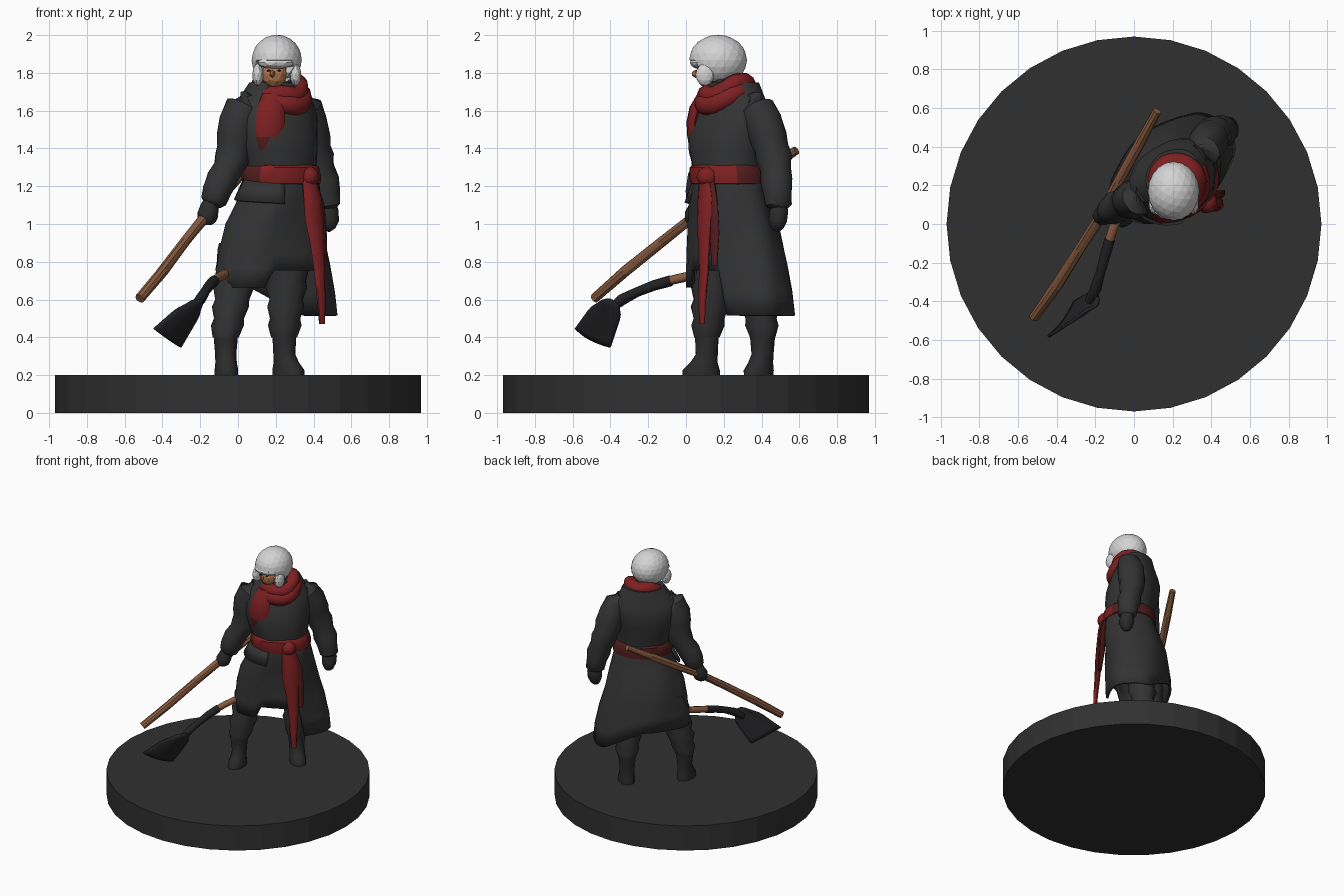
import bpy, bmesh, math, random
from mathutils import Vector

if "Cube" in bpy.data.objects:
    bpy.data.objects.remove(bpy.data.objects["Cube"])

random.seed(4)
TH = math.radians(36)                      # the body is turned toward +x
CU, SU = math.cos(TH), math.sin(TH)

def mat(name, r, g, b):
    m = bpy.data.materials.new(name)
    m.diffuse_color = (r, g, b, 1)
    m.use_nodes = True
    m.node_tree.nodes["Principled BSDF"].inputs["Base Color"].default_value = m.diffuse_color
    return m

COAT = mat("charcoal cloth", .033, .033, .034)
BASE = mat("base black", .030, .030, .030)
BOOT = mat("boot black", .024, .024, .025)
METAL = mat("dark iron", .016, .016, .018)
RED = mat("red cloth", .21, .014, .015)
DRED = mat("dark red cloth", .085, .012, .012)
WOOD = mat("brown wood", .25, .105, .05)
HAIR = mat("pale hair", .66, .66, .66)
SKIN = mat("tan skin", .48, .2, .08)

def mk(name, verts, faces, *mats, smooth=45):
    me = bpy.data.meshes.new(name)
    me.from_pydata(verts, [], faces)
    bm = bmesh.new()
    bm.from_mesh(me)
    bmesh.ops.recalc_face_normals(bm, faces=bm.faces)
    bm.to_mesh(me)
    bm.free()
    ob = bpy.data.objects.new(name, me)
    bpy.context.collection.objects.link(ob)
    for m in mats:
        me.materials.append(m)
    if smooth:
        bpy.ops.object.select_all(action='DESELECT')
        ob.select_set(True)
        bpy.context.view_layer.objects.active = ob
        bpy.ops.object.shade_smooth_by_angle(angle=math.radians(smooth))
    return ob

def skin_rings(rows, n, caps=True, closed=False):
    k = len(rows)
    faces = [(i*n+j, i*n+(j+1) % n, ((i+1) % k)*n+(j+1) % n, ((i+1) % k)*n+j)
             for i in range(k if closed else k-1) for j in range(n)]
    if caps and not closed:
        faces += [tuple(range(n)), tuple(range((k-1)*n, k*n))]
    return [v for r in rows for v in r], faces

def loft(name, rings, *mats, n=20, fold=0, caps=True, zmap=None, rot=0, smooth=45):
    """Stack of level ellipses: x, y, z, half width, half depth."""
    c, s = math.cos(TH+rot), math.sin(TH+rot)
    rows = []
    for i, (x, y, z, a, b) in enumerate(rings):
        row = []
        for j in range(n):
            p = 2*math.pi*j/n
            f = 1 + fold*math.sin(6*p + i*.7) + random.uniform(-.3, .3)*fold
            u, v = a*f*math.cos(p), b*f*math.sin(p)
            row.append((x+u*c-v*s, y+u*s+v*c, zmap(p, z) if zmap else z))
        rows.append(row)
    return mk(name, *skin_rings(rows, n, caps), *mats, smooth=smooth)

def tube(name, pts, m, n=12, fold=0, closed=False, squash=1, smooth=45):
    """Round tube through points x, y, z, radius."""
    P = [Vector(p[:3]) for p in pts]
    k = len(P)
    rows = []
    for i in range(k):
        a = P[(i-1) % k] if closed else P[max(i-1, 0)]
        b = P[(i+1) % k] if closed else P[min(i+1, k-1)]
        t = (b-a).normalized()
        e1 = t.cross(Vector((0, 0, 1)) if abs(t.z) < .8 else Vector((SU, -CU, 0))).normalized()
        e2 = t.cross(e1)
        row = []
        for j in range(n):
            q = 2*math.pi*j/n
            r = pts[i][3]*(1+random.uniform(-fold, fold))
            row.append(P[i]+e1*r*math.cos(q)+e2*r*squash*math.sin(q))
        rows.append(row)
    return mk(name, *skin_rings(rows, n, True, closed), m, smooth=smooth)

def ball(name, c, r, m, sub=2, edit=None, smooth=0):
    bm = bmesh.new()
    bmesh.ops.create_icosphere(bm, subdivisions=sub, radius=1)
    vs = [Vector((c[0]+v.co.x*r[0], c[1]+v.co.y*r[1], c[2]+v.co.z*r[2])) for v in bm.verts]
    fs = [tuple(v.index for v in f.verts) for f in bm.faces]
    bm.free()
    return mk(name, [edit(v) if edit else v for v in vs], fs, m, smooth=smooth)

# Round base
circle = lambda z: [(.97*math.cos(math.pi*j/16), .97*math.sin(math.pi*j/16), z) for j in range(32)]
mk("base", *skin_rings([circle(0), circle(.2)], 32), BASE, smooth=0)

# Boots and baggy trousers
for side, fx, fy, kx, ky, rot in (("right", -.065, .11, .02, .17, -.5), ("left", .245, .405, .27, .37, .2)):
    a = TH+rot
    dx, dy = math.sin(a)*.03, -math.cos(a)*.03
    loft(side+"_boot", [(fx+dx, fy+dy, .195, .062, .098), (fx+dx, fy+dy, .225, .062, .098),
         (fx+dx*.5, fy+dy*.5, .265, .056, .074), (fx, fy, .31, .055, .06),
         (fx, fy, .38, .062, .064), (fx, fy, .46, .068, .07)], BOOT, n=14, fold=.03, rot=rot)
    rings = []
    for i, r in enumerate((.066, .085, .08, .1, .09, .107, .1, .112, .11, .115, .115)):
        t = i/10
        rings.append((fx+(kx-fx)*t, fy+(ky-fy)*t, .4+.5*t+(.012 if i % 2 else 0), r, r*1.02))
    loft(side+"_trouser_leg", rings, COAT, n=16, fold=.05)

# Coat skirt with an uneven hem, open at the front
def hem(p):
    d = math.degrees(p)
    if 238 < d < 292:
        return .755
    if d >= 292 or d < 40:
        return .515
    return .515+.15*min(1, (d-40)/50)

skirt = loft("coat_skirt", [(.23, .225, 1.28, .2, .175), (.23, .23, 1.2, .215, .185), (.215, .24, 1.1, .25, .205),
             (.195, .255, 1.0, .285, .215), (.197, .27, .88, .32, .222), (.2, .282, .76, .345, .23),
             (.2, .288, .66, .358, .235)], COAT, n=40, fold=.022, caps=False,
             zmap=lambda p, z: 1.28-(1.28-z)*(1.28-hem(p))/.62)
skirt.modifiers.new("cloth", 'SOLIDIFY').thickness = .018

# Coat upper body and short front flap under the sash
loft("coat_torso", [(.23, .225, 1.2, .2, .17), (.225, .22, 1.3, .2, .175), (.215, .215, 1.38, .22, .185),
     (.2, .22, 1.47, .24, .19), (.19, .235, 1.56, .25, .18), (.19, .245, 1.62, .24, .16),
     (.195, .25, 1.68, .195, .14), (.205, .25, 1.75, .15, .13)], COAT, n=28, fold=.015)
flap = [[], []]
for j in range(9):
    p = math.radians(170+j*9.5)
    for i, (a, b, z) in enumerate(((.215, .19, 1.24), (.272, .226, 1.13))):
        u, v = a*math.cos(p), b*math.sin(p)
        flap[i].append((.218+u*CU-v*SU, .235+u*SU+v*CU, z-.02*i*j/8))
fl = mk("coat_front_flap", flap[0]+flap[1], [(j, j+1, j+10, j+9) for j in range(8)], COAT)
fl.modifiers.new("cloth", 'SOLIDIFY').thickness = .014

# Sleeves and gloved hands
tube("right_sleeve", [(.06, .16, 1.66, .06), (.025, .135, 1.62, .092), (0, .125, 1.54, .1), (-.015, .125, 1.46, .1),
     (-.022, .125, 1.4, .088), (-.03, .12, 1.35, .092), (-.055, .105, 1.29, .078), (-.085, .09, 1.24, .084),
     (-.115, .075, 1.17, .076), (-.13, .07, 1.12, .068), (-.137, .068, 1.1, .045)], COAT, n=16, fold=.05)
tube("right_hand", [(-.137, .066, 1.13, .04), (-.15, .06, 1.09, .047), (-.16, .045, 1.05, .054),
     (-.165, .04, 1.015, .048), (-.165, .04, .995, .025)], BOOT, n=10, fold=.06)
tube("left_sleeve", [(.32, .35, 1.66, .06), (.355, .375, 1.61, .092), (.375, .41, 1.54, .1), (.39, .435, 1.46, .1),
     (.4, .455, 1.4, .09), (.415, .465, 1.35, .094), (.43, .475, 1.29, .08), (.45, .48, 1.23, .085),
     (.465, .485, 1.16, .076), (.475, .49, 1.1, .07), (.476, .49, 1.08, .045)], COAT, n=16, fold=.05)
tube("left_hand", [(.475, .49, 1.12, .04), (.48, .49, 1.07, .052), (.48, .485, 1.02, .053),
     (.475, .48, .985, .04), (.47, .475, .965, .02)], BOOT, n=10, fold=.06)

# Waist sash, knot and hanging tails
loft("waist_sash", [(.23, .225, 1.205, .2, .17), (.23, .225, 1.215, .218, .19), (.228, .222, 1.255, .222, .195),
     (.226, .22, 1.3, .213, .19), (.226, .22, 1.315, .195, .17)], DRED, n=28, fold=.01, caps=False)
front = bpy.data.objects["waist_sash"].data
front.materials.append(RED)
for f in front.polygons:                   # brighter cloth at the front
    if (f.center.x-.23)*SU-(f.center.y-.22)*CU > .07:
        f.material_index = 1
ball("sash_knot", (.38, .115, 1.25), (.05, .06, .055), RED, smooth=60)
loft("sash_long_tail", [(.375, .1, 1.24, .04, .025), (.395, .1, 1.14, .055, .028), (.405, .095, 1.02, .058, .026),
     (.42, .095, .9, .045, .022), (.432, .095, .75, .035, .018), (.44, .085, .6, .028, .015),
     (.445, .085, .47, .018, .01)], RED, n=10, fold=.07)
loft("sash_short_tail", [(.385, .13, 1.24, .03, .02), (.42, .14, 1.1, .045, .022), (.435, .15, .95, .04, .02),
     (.455, .15, .78, .02, .012)], DRED, n=10, fold=.07)

# Scarf coils, higher at the back, and the tail on the chest
for name, R, r, z in (("scarf_lower_coil", .118, .056, 1.665), ("scarf_upper_coil", .105, .05, 1.715)):
    ring = []
    for j in range(24):
        p = 2*math.pi*j/24
        ring.append((.22+R*math.cos(p), .215+R*math.sin(p), z+.04*math.sin(p)+.012*math.sin(3*p), r))
    tube(name, ring, RED, n=10, fold=.05, closed=True)
tail = loft("scarf_tail", [(.19, .09, 1.69, .06, .03), (.175, .055, 1.62, .07, .035), (.17, .035, 1.54, .075, .03),
            (.165, .035, 1.46, .07, .026), (.17, .045, 1.4, .065, .024), (.185, .06, 1.31, .05, .02)],
            RED, DRED, n=12, fold=.05, rot=-.5)
for f in tail.data.polygons:               # darker lower end
    f.material_index = int(f.center.z < 1.45)

# Neck, face and faceted hair
loft("neck", [(.21, .22, 1.68, .08, .08), (.21, .2, 1.82, .08, .08)], COAT, n=12)
def carve(v):
    if v.z < 1.845 and v.y < .12 and abs(v.x-.19) < .08:
        v.y = .12
    v.z = max(v.z, 1.755 if v.y > .12 else 1.74)
    return v
ball("hair", (.205, .17, 1.868), (.133, .153, .134), HAIR, sub=3, edit=carve)
ball("face", (.192, .115, 1.795), (.068, .065, .075), SKIN)
ball("nose", (.182, .05, 1.795), (.016, .022, .022), SKIN, sub=1)
ball("fringe", (.2, .075, 1.855), (.1, .055, .035), HAIR)
for x in (-.1, .1):
    ball("side_lock", (.205+x, .1, 1.79), (.03, .05, .06), HAIR)
for x in (.162, .218):
    ball("eye", (x, .06, 1.812), (.012, .006, .006), METAL, sub=1)

# Broken shaft held in the right hand
tube("shaft", [(-.52, -.485, .605, .026), (-.4, -.32, .75, .03), (-.28, -.13, .905, .027), (-.18, .03, 1.03, .028),
     (-.08, .22, 1.15, .027), (.03, .42, 1.28, .028), (.12, .585, 1.39, .024)], WOOD, n=9, fold=.12, smooth=0)

# Shovel: wooden stub, iron neck and curved blade
tube("shovel_stub", [(-.07, .06, .735, .024), (-.105, -.02, .715, .025), (-.14, -.13, .69, .024)], WOOD, n=9, fold=.06)
tube("shovel_neck", [(-.125, -.08, .7, .029), (-.15, -.17, .675, .028), (-.175, -.26, .64, .025),
     (-.2, -.34, .6, .03), (-.235, -.4, .55, .022)], METAL, n=9, fold=.04)
top_l, top_r = Vector((-.262, -.475, .605)), Vector((-.168, -.325, .57))
tip_l, tip_r = Vector((-.44, -.59, .445)), Vector((-.3, -.405, .345))
bulge = Vector((.7, -.7, .1))
verts = []
for i in range(9):
    for j in range(9):
        s, t = i/8, j/8
        e = .62+.38*min(1, s*3.5)          # narrow shoulders
        q = .5+(t-.5)*e
        s2 = s+.1*math.sin(math.pi*t)*(s-.5)
        v = top_l.lerp(top_r, q).lerp(tip_l.lerp(tip_r, q), s2)
        verts.append(v+bulge*.035*math.sin(math.pi*t)*(1-.5*s))
blade = mk("shovel_blade", verts, [(i*9+j, i*9+j+1, i*9+j+10, i*9+j+9) for i in range(8) for j in range(8)], METAL)
blade.modifiers.new("plate", 'SOLIDIFY').thickness = .016
